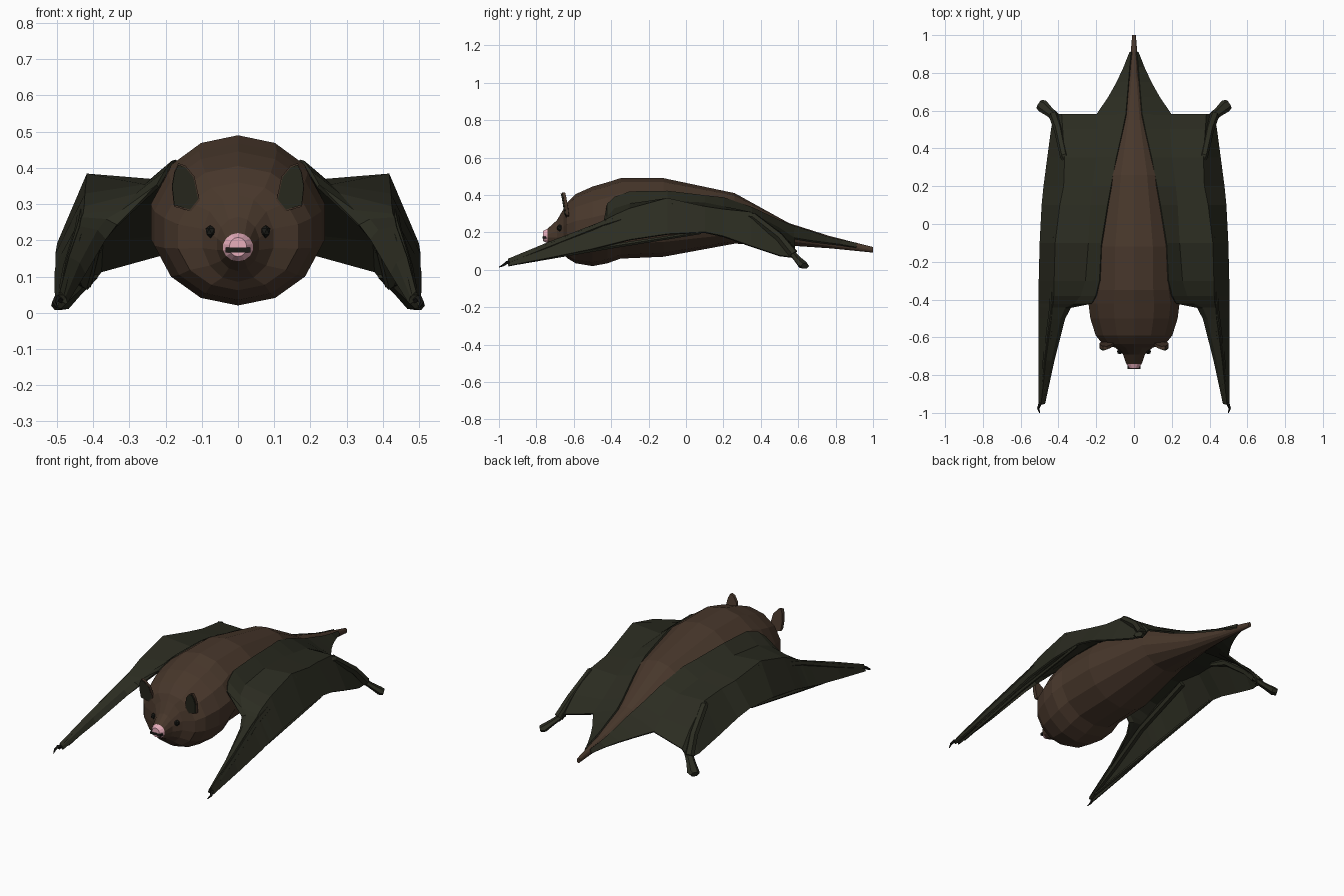
import bpy, bmesh, math
from mathutils import Vector

cube = bpy.data.objects.get("Cube")
if cube:
    bpy.data.objects.remove(cube, do_unlink=True)


def material(name, rgb):
    m = bpy.data.materials.new(name)
    m.use_nodes = True
    m.diffuse_color = (*rgb, 1)
    bsdf = m.node_tree.nodes["Principled BSDF"]
    bsdf.inputs["Base Color"].default_value = (*rgb, 1)
    bsdf.inputs["Roughness"].default_value = 0.9
    return m


FUR = material("brown fur", (0.064, 0.038, 0.024))
SKIN = material("dark olive skin", (0.024, 0.025, 0.015))
PINK = material("pink nose", (0.80, 0.42, 0.50))
BLACK = material("black", (0.010, 0.010, 0.008))


def finish(name, bm, mats, mirror=False, thickness=0, recalc=True):
    if recalc:
        bmesh.ops.recalc_face_normals(bm, faces=bm.faces[:])
    me = bpy.data.meshes.new(name)
    bm.to_mesh(me)
    bm.free()
    for m in mats:
        me.materials.append(m)
    ob = bpy.data.objects.new(name, me)
    bpy.context.collection.objects.link(ob)
    if thickness:
        s = ob.modifiers.new("thickness", "SOLIDIFY")
        s.thickness, s.offset = thickness, 0
    if mirror:
        ob.modifiers.new("mirror", "MIRROR")


def loft(bm, rings):
    """Skin closed rings of points and cap both ends."""
    loops = [[bm.verts.new(p) for p in r] for r in rings]
    n = len(loops[0])
    for a, b in zip(loops, loops[1:]):
        for i in range(n):
            bm.faces.new((a[i], a[(i + 1) % n], b[(i + 1) % n], b[i]))
    bm.faces.new(loops[0])
    bm.faces.new(loops[-1])


def sheet(name, rows, thickness):
    """Open grid of points, mirrored to the other side."""
    bm = bmesh.new()
    g = [[bm.verts.new(p) for p in r] for r in rows]
    for a, b in zip(g, g[1:]):
        for j in range(len(a) - 1):
            bm.faces.new((a[j], a[j + 1], b[j + 1], b[j]))
    finish(name, bm, [SKIN], True, thickness, recalc=False)


def limb(name, path, mat, sides=6, squash=1.0):
    """Tapered tube through (point, radius) pairs."""
    pts = [Vector(p) for p, _ in path]
    rings = []
    for i, (p, r) in enumerate(path):
        d = (pts[min(i + 1, len(pts) - 1)] - pts[max(i - 1, 0)]).normalized()
        u = d.cross(Vector((0, 0, 1))).normalized()
        v = d.cross(u)
        ring = []
        for k in range(sides):
            t = math.tau * k / sides
            ring.append(pts[i] + r * (u * math.cos(t) + v * squash * math.sin(t)))
        rings.append(ring)
    bm = bmesh.new()
    loft(bm, rings)
    finish(name, bm, [mat], mirror=True)


# Head, body and tail: y, half width, bottom, top
BODY = [(-0.765, .024, .155, .208), (-0.74, .042, .142, .220),
        (-0.69, .060, .115, .265), (-0.655, .100, .085, .325),
        (-0.635, .170, .062, .360), (-0.59, .208, .035, .405),
        (-0.50, .237, .020, .445), (-0.42, .247, .035, .468),
        (-0.35, .235, .060, .490), (-0.12, .230, .070, .490),
        (0.26, .160, .140, .410), (0.55, .070, .130, .250),
        (0.77, .030, .115, .180), (1.0, .010, .092, .122)]


def body_z(x, y):
    """Height of the upper body surface."""
    for a, b in zip(BODY, BODY[1:]):
        if a[0] <= y <= b[0]:
            f = (y - a[0]) / (b[0] - a[0])
            w, lo, hi = (a[k] + f * (b[k] - a[k]) for k in (1, 2, 3))
            return (lo + hi) / 2 + (hi - lo) / 2 * math.sqrt(max(0, 1 - (x / w) ** 2))


bm = bmesh.new()
SIDES = 14
loft(bm, [[(w * math.sin(math.tau * k / SIDES), y,
            (lo + hi) / 2 + (hi - lo) / 2 * math.cos(math.tau * k / SIDES))
           for k in range(SIDES)] for y, w, lo, hi in BODY])
for f in bm.faces:
    f.material_index = 1 if f.calc_center_median().y < -0.745 else 0
finish("body", bm, [FUR, PINK])

# Mouth slit
bm = bmesh.new()
bmesh.ops.create_cube(bm, size=1)
for v in bm.verts:
    v.co = (v.co.x * 0.070, -0.755 + v.co.y * 0.026, 0.173 + v.co.z * 0.013)
finish("mouth", bm, [BLACK])

# Wing membrane: y, then x,z of the free inner edge, middle, ridge and hem
FOREARM = [(-0.95, (.475, .025), (.480, .042), (.490, .055), (.500, .020)),
           (-0.72, (.425, .105), (.440, .135), (.465, .150), (.502, .065)),
           (-0.50, (.368, .200), (.390, .225), (.435, .235), (.502, .110)),
           (-0.44, (.335, .240), (.365, .255), (.430, .260), (.500, .125))]
# Same, but the inner edge is only an x and rests on the back
SIDE = [(-0.42, .222, (.320, .280), (.425, .270), (.500, .130)),
        (-0.38, .200, (.280, .325), (.422, .290), (.500, .140)),
        (-0.30, .180, (.255, .350), (.420, .325), (.500, .160)),
        (-0.10, .170, (.240, .365), (.415, .380), (.495, .190)),
        (0.10, .138, (.230, .355), (.390, .335), (.485, .200)),
        (0.20, .120, (.220, .335), (.370, .320), (.475, .178)),
        (0.35, .092, (.200, .300), (.365, .305), (.455, .125)),
        (0.50, .058, (.190, .220), (.375, .200), (.435, .075)),
        (0.58, .042, (.200, .165), (.380, .115), (.420, .065))]
rows = [[(x, y, z) for x, z in pts] for y, *pts in FOREARM]
rows += [[(ax, y, body_z(ax, y) + 0.003)] + [(x, y, z) for x, z in pts]
         for y, ax, *pts in SIDE]
sheet("wing_membrane", rows, 0.010)

# Tail membrane
TAIL = [(0.575, .042, .200, .168), (0.67, .034, .135, .152), (0.75, .027, .090, .142),
        (0.83, .020, .052, .132), (0.91, .012, .020, .118)]
sheet("tail_membrane",
      [[(a, y, body_z(a, y) + 0.003), (b, y, z)] for y, a, b, z in TAIL], 0.010)

# Forearm, leg and foot
limb("forearm", [((.41, -.07, .355), .020), ((.43, -.45, .238), .020),
                 ((.465, -.72, .130), .018), ((.487, -.95, .038), .013)], SKIN)
limb("leg", [((.33, .27, .295), .012), ((.37, .36, .285), .022),
             ((.40, .50, .175), .024), ((.425, .575, .085), .026)], SKIN)
limb("foot", [((.40, .555, .105), .022), ((.45, .595, .058), .026),
              ((.485, .625, .026), .034), ((.502, .636, .020), .026)], SKIN, squash=0.6)

# Folded finger bones under the wing
limb("finger", [((.475, -.90, .035), .008), ((.485, -.40, .125), .012),
                ((.480, .08, .200), .009)], SKIN, sides=5)

# Wing claws
limb("claw", [((.487, -.94, .035), .010), ((.500, -.955, .040), .009),
              ((.507, -.975, .026), .007), ((.500, -1.0, .014), .002)], BLACK, sides=5)

# Ears: furred leaf, leaning forward, with a bare inner face
OUTLINE = [(.130, .280), (.177, .293), (.183, .350), (.176, .390),
           (.165, .413), (.145, .406), (.120, .376), (.106, .310)]


def ear(name, mat, y, depth, center, scale):
    cx, cz = center
    ring = [(cx + (x - cx) * scale, y - 0.15 * (z - cz) + 0.2 * abs(x - cx),
             cz + (z - cz) * scale) for x, z in OUTLINE]
    bm = bmesh.new()
    loft(bm, [ring, [(x, y2 + depth, z) for x, y2, z in ring]])
    finish(name, bm, [mat], mirror=True)


ear("ear", FUR, -0.655, 0.016, (.148, .342), 1.0)
ear("inner_ear", SKIN, -0.661, 0.007, (.165, .350), 0.93)

# Eyes
bm = bmesh.new()
bmesh.ops.create_icosphere(bm, subdivisions=1, radius=1)
for v in bm.verts:
    v.co = (.076 + v.co.x * .015, -0.675 + v.co.y * .017, .224 + v.co.z * .018)
finish("eye", bm, [BLACK], mirror=True)
